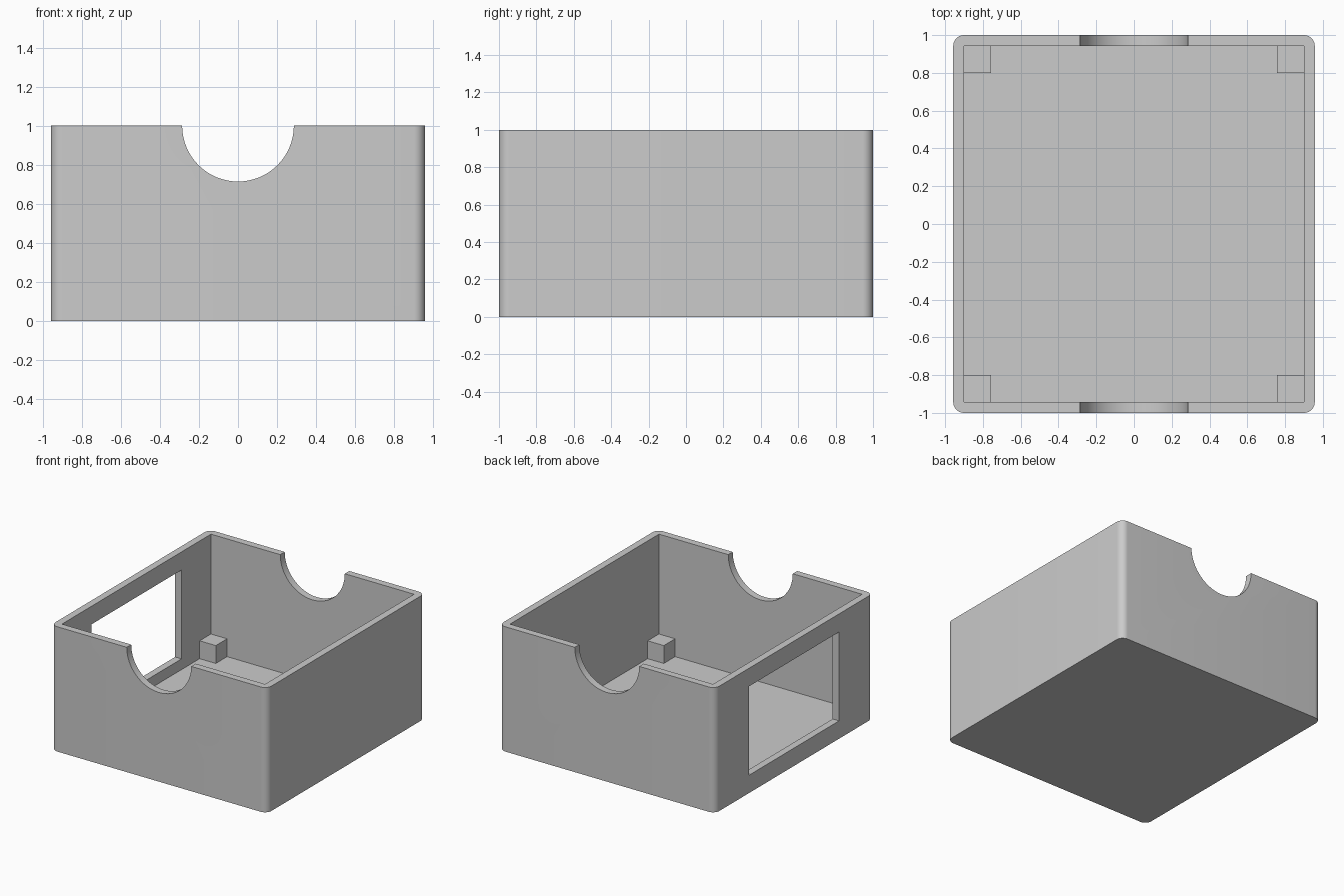
import bpy
import bmesh
import math
from mathutils import Matrix, Vector

if "Cube" in bpy.data.objects:
    bpy.data.objects.remove(bpy.data.objects["Cube"])

HALF_X, HALF_Y, HEIGHT = 0.957, 1.0, 1.0
WALL = 0.057
POST = 0.143
NOTCH_RADIUS = 0.286

grey = bpy.data.materials.new("plain grey")
grey.use_nodes = True
grey.diffuse_color = (0.6, 0.6, 0.6, 1)
grey.node_tree.nodes["Principled BSDF"].inputs["Base Color"].default_value = grey.diffuse_color


def add_object(name, bm):
    mesh = bpy.data.meshes.new(name)
    bm.normal_update()
    bm.to_mesh(mesh)
    bm.free()
    mesh.materials.append(grey)
    obj = bpy.data.objects.new(name, mesh)
    bpy.context.collection.objects.link(obj)
    return obj


def box(name, low, high, corner_radius=0):
    low, high = Vector(low), Vector(high)
    bm = bmesh.new()
    bmesh.ops.create_cube(bm, size=1)
    bmesh.ops.scale(bm, vec=high - low, verts=bm.verts)
    bmesh.ops.translate(bm, vec=(low + high) / 2, verts=bm.verts)
    if corner_radius:
        upright = [e for e in bm.edges
                   if abs(e.verts[0].co.z - e.verts[1].co.z) > 0.1]
        bmesh.ops.bevel(bm, geom=upright, offset=corner_radius, segments=10,
                        profile=0.5, affect='EDGES')
    return add_object(name, bm)


def cut(target, cutter):
    cutter.hide_render = True
    mod = target.modifiers.new("cut", 'BOOLEAN')
    mod.operation = 'DIFFERENCE'
    mod.solver = 'EXACT'
    mod.object = cutter
    bpy.context.view_layer.objects.active = target
    bpy.ops.object.modifier_apply(modifier=mod.name)
    bpy.data.objects.remove(cutter)


# Open tray with rounded outer corners and a square inside
tray = box("tray", (-HALF_X, -HALF_Y, 0), (HALF_X, HALF_Y, HEIGHT), WALL)
inner_x, inner_y = HALF_X - WALL, HALF_Y - WALL
cut(tray, box("cavity_cutter", (-inner_x, -inner_y, WALL), (inner_x, inner_y, 1.5)))

# Half-round finger notches in the front and back walls
bm = bmesh.new()
bmesh.ops.create_cone(bm, cap_ends=True, segments=64, radius1=NOTCH_RADIUS,
                      radius2=NOTCH_RADIUS, depth=3,
                      matrix=Matrix.Translation((0, 0, HEIGHT))
                      @ Matrix.Rotation(math.pi / 2, 4, 'X'))
cut(tray, add_object("notch_cutter", bm))

# Rectangular window in the -x wall
cut(tray, box("window_cutter", (-1.2, -0.571, 0.143), (-0.6, 0.571, 0.855)))

bpy.ops.object.select_all(action='DESELECT')
tray.select_set(True)
bpy.context.view_layer.objects.active = tray
bpy.ops.object.shade_smooth_by_angle(angle=math.radians(30))

# Support posts in the inner corners
for sx, side in ((-1, "right"), (1, "left")):
    for sy, end in ((-1, "front"), (1, "back")):
        xs = sorted((sx * inner_x, sx * (inner_x - POST)))
        ys = sorted((sy * inner_y, sy * (inner_y - POST)))
        box(f"{end}_{side}_post", (xs[0], ys[0], WALL), (xs[1], ys[1], WALL + POST))
